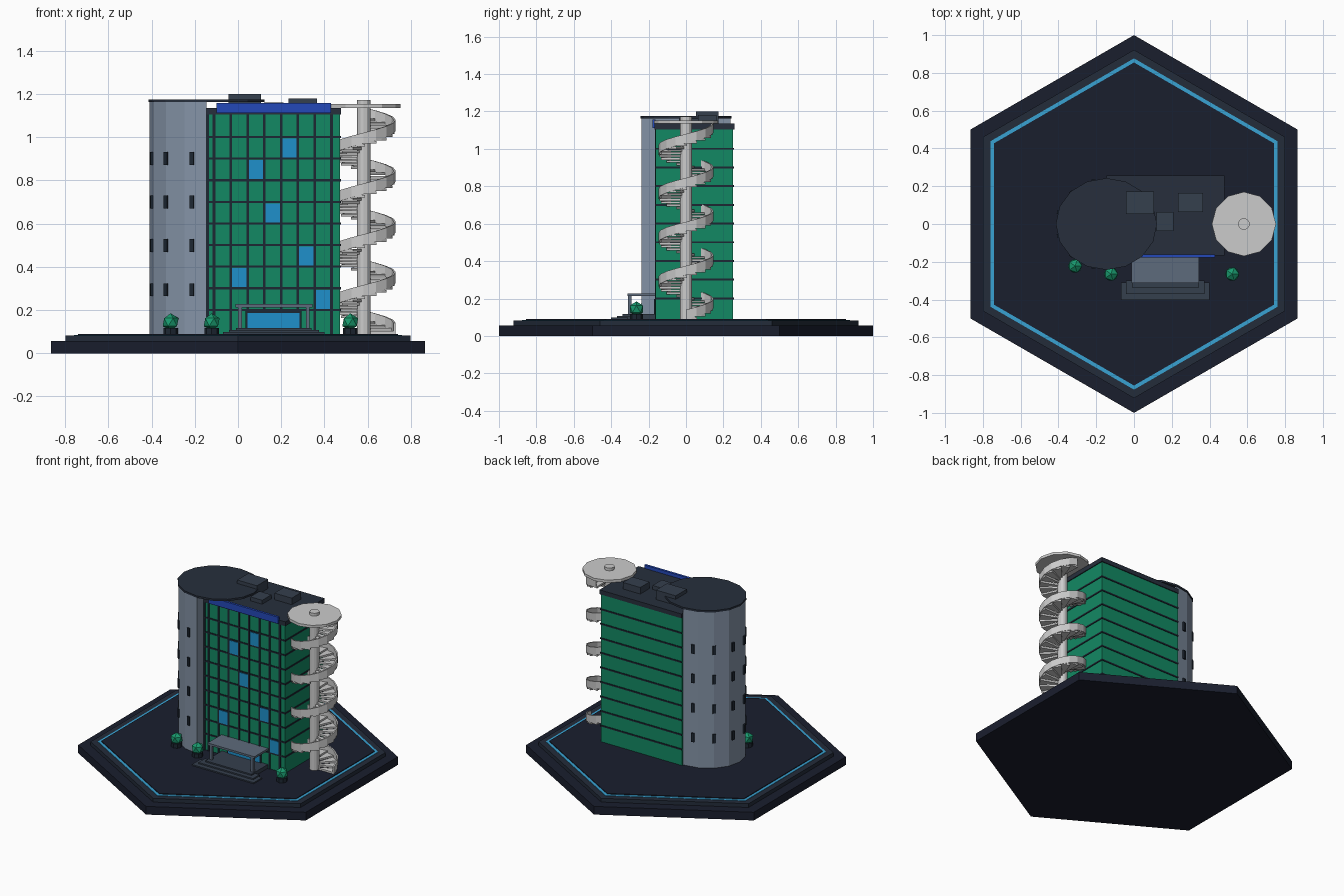
import bpy, bmesh
from math import sin, cos, pi, radians
from mathutils import Matrix

if "Cube" in bpy.data.objects:
    bpy.data.objects.remove(bpy.data.objects["Cube"])

def mat(name, *c):
    m = bpy.data.materials.new(name)
    m.diffuse_color = (*c, 1)
    m.use_nodes = True
    m.node_tree.nodes["Principled BSDF"].inputs["Base Color"].default_value = m.diffuse_color
    return m

NAVY = mat("navy", .010, .013, .027)
SLATE = mat("slate", .017, .025, .042)
ROOF = mat("roof", .02, .028, .045)
FRAME = mat("frame", .012, .02, .032)
UNIT = mat("unit", .035, .05, .075)
GREEN = mat("green_glass", .006, .25, .125)
BLUE = mat("blue_glass", .013, .28, .6)
SIGN = mat("deep_blue", .017, .065, .48)
CYAN = mat("cyan", .04, .36, .65)
WALL = mat("wall", .23, .29, .38)
STONE = mat("stone", .11, .145, .2)
WHITE = mat("white", .72, .72, .72)
LEAF = mat("leaf", .01, .33, .16)

def finish(name, bm, m):
    bmesh.ops.recalc_face_normals(bm, faces=bm.faces)
    me = bpy.data.meshes.new(name)
    bm.to_mesh(me)
    bm.free()
    me.materials.append(m)
    ob = bpy.data.objects.new(name, me)
    bpy.context.collection.objects.link(ob)
    return ob

def add_box(bm, x0, x1, y0, y1, z0, z1, rot=None):
    M = Matrix.Translation(((x0+x1)/2, (y0+y1)/2, (z0+z1)/2))
    if rot is not None:
        M = M @ Matrix.Rotation(rot, 4, 'Z')
    bmesh.ops.create_cube(bm, size=1, matrix=M @ Matrix.Diagonal((x1-x0, y1-y0, z1-z0, 1)))

def boxes(name, m, *dims):
    bm = bmesh.new()
    for d in dims:
        add_box(bm, *d)
    return finish(name, bm, m)

def add_prism(bm, pts, z0, z1):
    f = bm.faces.new([bm.verts.new((x, y, z0)) for x, y in pts])
    r = bmesh.ops.extrude_face_region(bm, geom=[f], use_keep_orig=True)
    for v in r["geom"]:
        if isinstance(v, bmesh.types.BMVert):
            v.co.z = z1

def arc(n, rx, ry, cx=0, cy=0, start=0, sweep=2*pi, closed=True):
    return [(cx + rx*cos(start + sweep*i/n), cy + ry*sin(start + sweep*i/n))
            for i in range(n if closed else n + 1)]

def prism(name, m, pts, z0, z1):
    bm = bmesh.new()
    add_prism(bm, pts, z0, z1)
    return finish(name, bm, m)

# hexagonal base
for name, m, r, z0, z1 in [("base_slab", NAVY, 1.0, 0, .056), ("base_step", SLATE, .922, .056, .082),
                           ("base_light_strip", CYAN, .877, .08, .085), ("base_plate", NAVY, .855, .08, .09)]:
    prism(name, m, arc(6, r, r, start=pi/2), z0, z1)

# main glass block, floor bands, front mullions
X0, X1, Y0, Y1 = -.146, .472, -.162, .252
boxes("glass_block", GREEN, (X0, X1, Y0, Y1, .09, 1.11))
boxes("floor_bands", FRAME, *[(X0, X1+.004, Y0-.004, Y1+.004, k/10-.004, k/10+.006) for k in range(2, 11)])
COL = [-.111 + .0777*i for i in range(8)]
boxes("mullions", FRAME, *[(x-.006, x+.006, Y0-.005, Y0+.01, .09, 1.11) for x in [X0+.006] + COL])
boxes("roof_slab", ROOF, (X0, X1+.006, Y0-.006, Y1+.006, 1.105, 1.135))

# lit windows and entrance glass
lit = [(4, .9), (2, .8), (3, .6), (5, .4), (1, .3), (6, .2)]
boxes("lit_windows", BLUE, *[(COL[c]+.005, COL[c+1]-.005, Y0-.004, Y0+.01, z+.006, z+.094) for c, z in lit])
boxes("entrance_doors", BLUE, (.044, .284, Y0-.01, Y0+.01, .09, .187))
boxes("door_frame", FRAME, (.034, .294, Y0-.008, Y0+.01, .09, .197))
boxes("roof_panel", SIGN, (-.10, .43, Y0-.016, Y0, 1.112, 1.158))

# half round tower with overhanging oval cap
prism("round_tower", WALL, arc(8, .264, .239, X0, 0, pi/2, pi, False), .09, 1.165)
prism("tower_cap", ROOF, arc(16, .268, .243, X0, 0), 1.163, 1.176)
bm = bmesh.new()
for a in (105, 135, 165, 195, 225, 255):
    t = radians(a)
    x, y = X0 + .262*cos(t), .237*sin(t)
    for z in (.294, .498, .70, .902):
        add_box(bm, x-.008, x+.008, y-.01, y+.01, z-.03, z+.03, t)
finish("tower_windows", bm, FRAME)

# roof equipment
boxes("roof_units", UNIT, (-.043, .107, .053, .173, 1.13, 1.2), (.233, .365, .063, .164, 1.13, 1.18),
      (.12, .21, -.037, .063, 1.13, 1.162))

# spiral stair
CX, PITCH, TURNS, N = .582, .235, 4.25, 16
prism("stair_column", WHITE, arc(12, .031, .031, CX), .09, 1.172)
prism("stair_roof", WHITE, arc(12, .17, .17, CX), 1.135, 1.153)
bm = bmesh.new()
for i in range(int(TURNS*N)):
    a, s, z = 2*pi*i/N, 2*pi/N*1.1, .09 + PITCH*i/N
    pts = arc(2, .143, .143, CX, 0, a, s, False) + arc(1, .02, .02, CX, 0, a+s, -s, False)
    add_prism(bm, pts, z, z + .012)
finish("stair_treads", bm, WHITE)
bm = bmesh.new()
prev = None
for i in range(int(TURNS*N) + 1):
    a, z = 2*pi*i/N, .09 + PITCH*i/N
    ring = [bm.verts.new((CX + r*cos(a), r*sin(a), z + h))
            for r, h in ((.139, 0), (.148, 0), (.148, .05), (.139, .05))]
    if prev:
        for k in range(4):
            j = (k+1) % 4
            bm.faces.new((prev[k], prev[j], ring[j], ring[k]))
    else:
        bm.faces.new(ring)
    prev = ring
bm.faces.new(prev)
finish("stair_rail", bm, WHITE)

# entrance steps and canopy
EX = .166
boxes("entrance_steps", UNIT, (EX-.235, EX+.235, -.402, -.31, .088, .098),
      (EX-.208, EX+.208, -.37, -.30, .088, .107), (EX-.175, EX+.175, -.34, Y0, .088, .116))
boxes("canopy", STONE, (EX-.178, EX+.178, -.313, Y0, .213, .227))
boxes("canopy_posts", STONE, *[(EX+s*.157-.009, EX+s*.157+.009, -.31, -.292, .1, .215) for s in (-1, 1)])

# potted shrubs
for i, (x, y) in enumerate([(-.312, -.222), (-.122, -.265), (.52, -.265)]):
    prism(f"shrub_pot_{i}", FRAME, arc(8, .034, .034, x, y), .09, .118)
    bm = bmesh.new()
    bmesh.ops.create_icosphere(bm, subdivisions=1, radius=.041, matrix=Matrix.Translation((x, y, .144)))
    finish(f"shrub_{i}", bm, LEAF)
